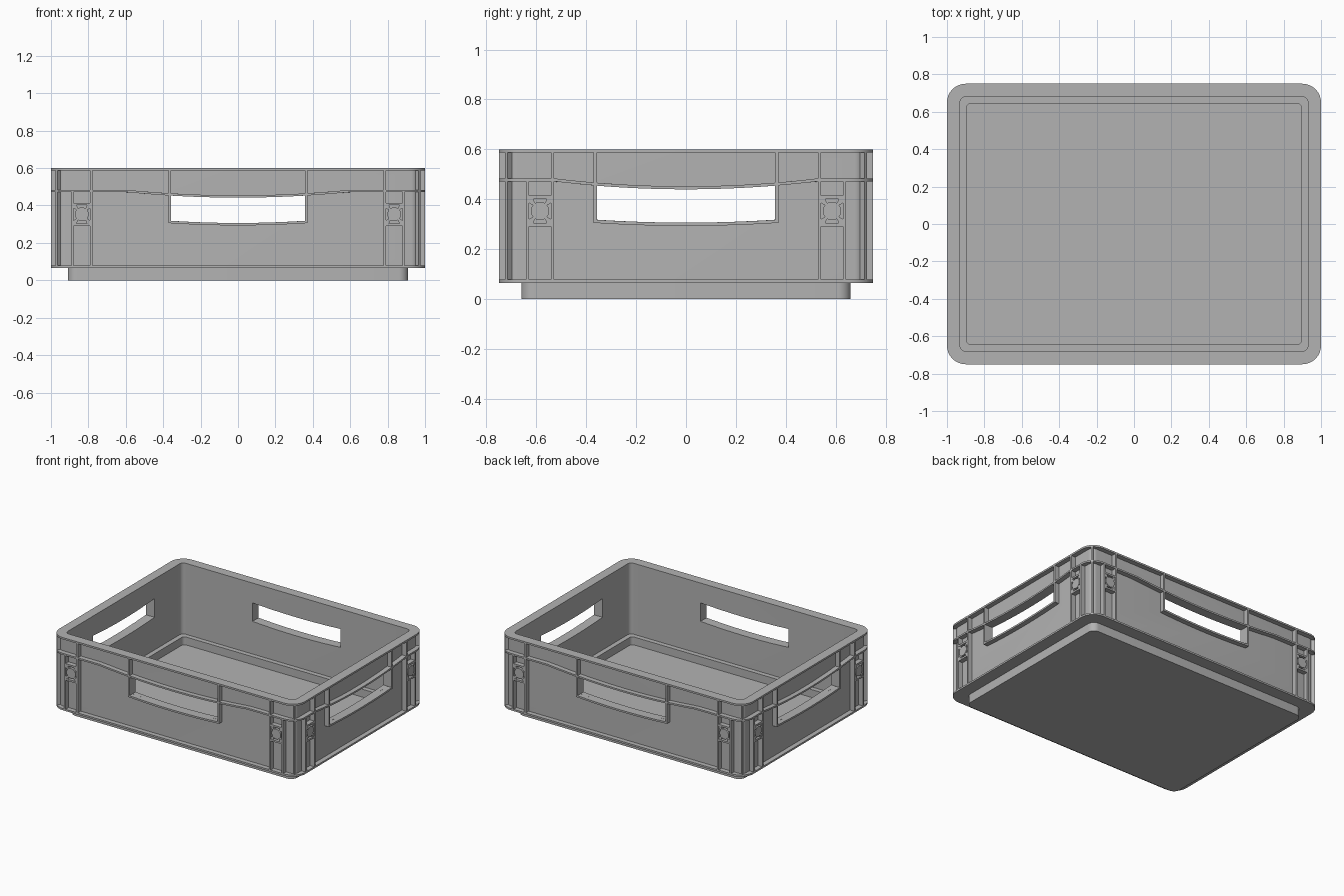
import bpy, bmesh, math
from mathutils import Vector

cube = bpy.data.objects.get("Cube")
if cube:
    bpy.data.objects.remove(cube, do_unlink=True)

HX, HY = 1.0, 0.75          # outer half sizes
RIB = 0.035                 # how far ribs stand off the wall
T = 0.013                   # rib thickness

grey = bpy.data.materials.new("grey plastic")
grey.use_nodes = True
grey.diffuse_color = (0.45, 0.45, 0.45, 1)
grey.node_tree.nodes["Principled BSDF"].inputs["Base Color"].default_value = (0.45, 0.45, 0.45, 1)


def finish(bm, name, smooth=True):
    bmesh.ops.recalc_face_normals(bm, faces=bm.faces)
    me = bpy.data.meshes.new(name)
    bm.to_mesh(me)
    bm.free()
    ob = bpy.data.objects.new(name, me)
    bpy.context.collection.objects.link(ob)
    me.materials.append(grey)
    bpy.ops.object.select_all(action='DESELECT')
    ob.select_set(True)
    bpy.context.view_layer.objects.active = ob
    if smooth:
        bpy.ops.object.shade_smooth_by_angle(angle=math.radians(30))
    return ob


def rounded_rect(hx, hy, r, arc=8, side=1):
    """Outline of a rounded rectangle, each straight side cut into `side` pieces."""
    pts = []
    for k, (sx, sy) in enumerate([(1, 1), (-1, 1), (-1, -1), (1, -1)]):
        for i in range(arc + 1):
            a = math.pi / 2 * (k + i / arc)
            pts.append(Vector((sx * (hx - r) + r * math.cos(a), sy * (hy - r) + r * math.sin(a))))
    out, n = [], arc + 1
    for k in range(4):
        out += pts[k * n:(k + 1) * n]
        a, b = pts[(k + 1) * n - 1], pts[(k + 1) * n % len(pts)]
        out += [a.lerp(b, j / side) for j in range(1, side)]
    return out


def bridge(bm, a, b):
    for i in range(len(a)):
        j = (i + 1) % len(a)
        bm.faces.new((a[i], a[j], b[j], b[i]))


def dip(u, long_side):
    """Sag of the middle ledge along a side."""
    reach, depth = (0.6, 0.03) if long_side else (0.53, 0.032)
    return depth * max(0, 1 - (u / reach) ** 2)


def hole_bottom(u):
    return 0.30 + 0.012 * (u / 0.36) ** 2


def prism(bm, pts, d0, d1, place):
    """Extrude a (u, z) polygon between two depths."""
    a = [bm.verts.new(place(u, z, d0)) for u, z in pts]
    b = [bm.verts.new(place(u, z, d1)) for u, z in pts]
    bm.faces.new(a)
    bm.faces.new(b[::-1])
    bridge(bm, a, b)


def bar(bm, u, z0, z1, place, w=T, d0=0.0):
    prism(bm, [(u - w / 2, z0), (u + w / 2, z0), (u + w / 2, z1), (u - w / 2, z1)], d0, RIB + 0.006, place)


# Shell: one cross-section swept round the box, from the foot to the inner floor
section = [(0.91, 0.66, 0.05, 0), (0.91, 0.66, 0.05, 0.065), (HX, HY, 0.1, 0.065), (HX, HY, 0.1, 0.078),
           (0.965, 0.715, 0.04, 0.078), (0.965, 0.715, 0.04, 0.587), (HX, HY, 0.1, 0.587), (HX, HY, 0.1, 0.6),
           (0.93, 0.68, 0.03, 0.6), (0.93, 0.68, 0.03, 0.078), (0.895, 0.645, 0.025, 0.078),
           (0.895, 0.645, 0.025, 0.02)]
bm = bmesh.new()
loops = [[bm.verts.new((p.x, p.y, z)) for p in rounded_rect(hx, hy, r)] for hx, hy, r, z in section]
for a, b in zip(loops, loops[1:]):
    bridge(bm, a, b)
bm.faces.new(loops[0])
bm.faces.new(loops[-1])
shell = finish(bm, "crate_shell", False)

# Hand holes, cut through opposite walls
us = [-0.358 + 0.716 * i / 16 for i in range(17)]
for long_side in (True, False):
    outline = [(u, hole_bottom(u) + T / 2) for u in us] + [(u, 0.473 - dip(u, long_side)) for u in reversed(us)]
    bm = bmesh.new()
    prism(bm, outline, -1.2, 1.2, (lambda u, z, d: (u, d, z)) if long_side else (lambda u, z, d: (d, u, z)))
    cutter = finish(bm, "hole_cutter", False)
    cutter.hide_render = True
    mod = shell.modifiers.new("hand_holes", 'BOOLEAN')
    mod.operation, mod.solver, mod.object = 'DIFFERENCE', 'EXACT', cutter
    bpy.context.view_layer.objects.active = shell
    bpy.ops.object.modifier_apply(modifier=mod.name)
    bpy.data.objects.remove(cutter, do_unlink=True)
bpy.ops.object.select_all(action='DESELECT')
shell.select_set(True)
bpy.context.view_layer.objects.active = shell
bpy.ops.object.shade_smooth_by_angle(angle=math.radians(30))

# Middle ledge that sags over the hand holes
bm = bmesh.new()
loops = []
for hx, hy, r, z in [(HX, HY, 0.1, 0.484), (HX, HY, 0.1, 0.472), (0.96, 0.71, 0.035, 0.472), (0.96, 0.71, 0.035, 0.484)]:
    loop = []
    for p in rounded_rect(hx, hy, r, 8, 30):
        long_side = abs(p.y) > 0.7
        loop.append(bm.verts.new((p.x, p.y, z - dip(p.x if long_side else p.y, long_side))))
    loops.append(loop)
for i in range(4):
    bridge(bm, loops[i], loops[(i + 1) % 4])
finish(bm, "middle_ledge")

# Ribs, hand hole frames and corner bosses on each side
sides = {"front": (0, -1), "back": (0, 1), "left": (1, 0), "right": (-1, 0)}
for name, (nx, ny) in sides.items():
    long_side = ny != 0
    half, reach = (HX, HY) if long_side else (HY, HX)

    def place(u, z, d):
        k = reach - d
        return (nx * k - ny * u, ny * k + nx * u, z)

    bm = bmesh.new()
    for s in (-1, 1):
        bar(bm, s * (half - 0.215), 0.07, 0.59, place)       # full height rib
        bar(bm, s * (half - 0.115), 0.07, 0.478, place)      # lower rib by the corner
        bar(bm, s * 0.364, 0.306, 0.59, place)               # hole frame upright
        c, zc = s * (half - 0.165), 0.353
        for z in (zc - 0.055, zc + 0.055):                   # cell floor and roof
            prism(bm, [(c - 0.05, z - T / 2), (c + 0.05, z - T / 2), (c + 0.05, z + T / 2), (c - 0.05, z + T / 2)],
                  0, RIB + 0.006, place)
        for su in (-1, 1):                                   # diagonal webs in the cell
            for sz in (-1, 1):
                prism(bm, [(c + su * 0.046, zc + sz * 0.034), (c + su * 0.046, zc + sz * 0.05),
                           (c + su * 0.028, zc + sz * 0.05), (c + su * 0.018, zc + sz * 0.026),
                           (c + su * 0.024, zc + sz * 0.02)], 0.002, RIB + 0.006, place)
        prism(bm, [(c + 0.037 * math.cos(i * math.pi / 12), zc + 0.037 * math.sin(i * math.pi / 12))
                   for i in range(24)], 0.001, RIB + 0.006, place)
    prism(bm, [(u * 1.02, hole_bottom(u) - T / 2) for u in us] + [(u * 1.02, hole_bottom(u) + T / 2) for u in reversed(us)],
          0, RIB + 0.006, place)                             # hole frame sill
    finish(bm, name + "_ribs")

# Diagonal rib on each corner
bm = bmesh.new()
for sx in (-1, 1):
    for sy in (-1, 1):
        def corner(u, z, d):
            k = 0.0707 - d
            return (sx * (0.9 + k - u * 0.7071), sy * (0.65 + k + u * 0.7071), z)
        prism(bm, [(-T / 2, 0.07), (T / 2, 0.07), (T / 2, 0.59), (-T / 2, 0.59)], 0, 0.022, corner)
finish(bm, "corner_ribs")
